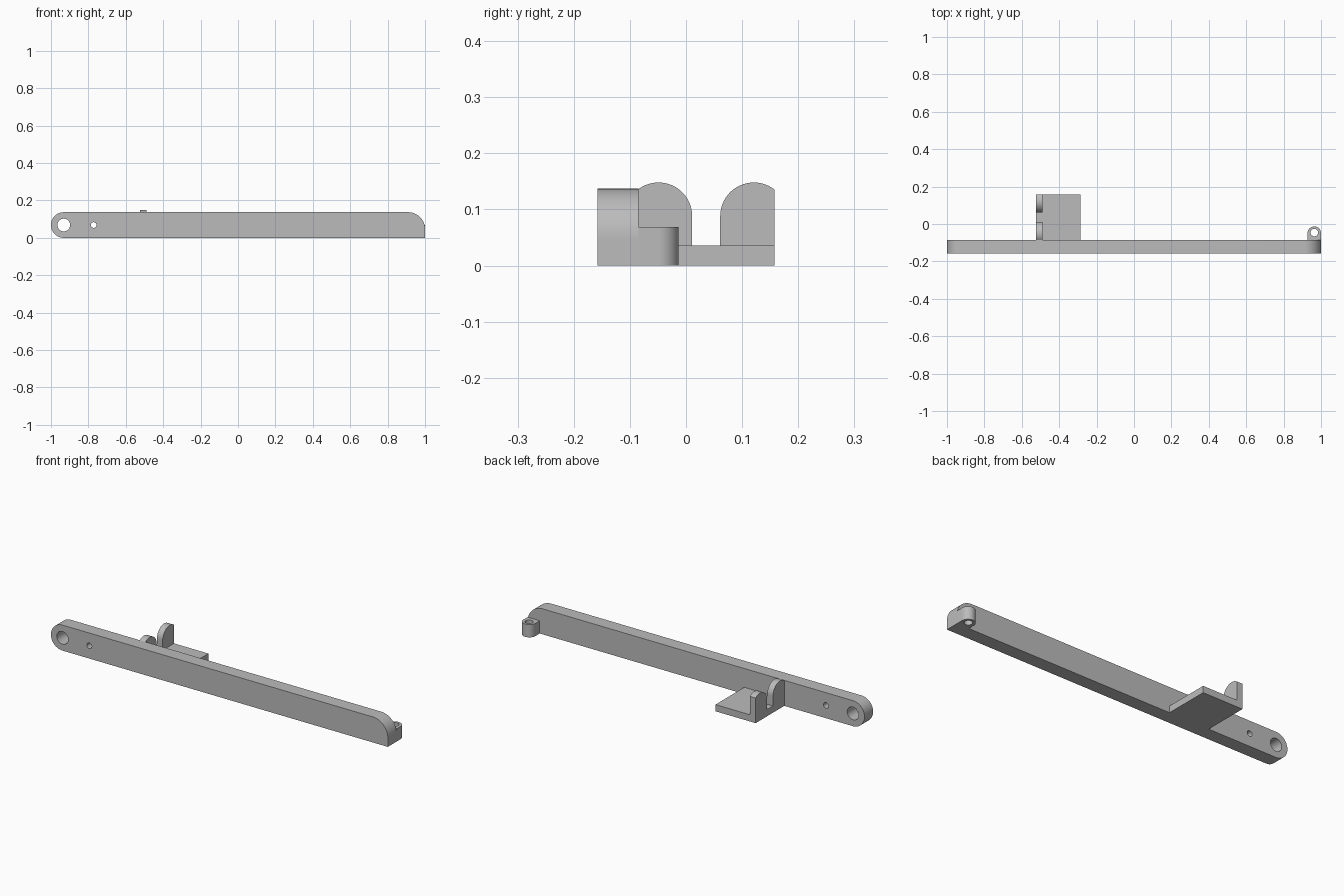
import bpy
import bmesh
from math import sin, cos, radians, sqrt, atan2, degrees
from mathutils import Vector

cube = bpy.data.objects.get("Cube")
if cube:
    bpy.data.objects.remove(cube, do_unlink=True)

grey = bpy.data.materials.new("matte grey")
grey.use_nodes = True
colour = (0.5, 0.5, 0.5, 1)
grey.diffuse_color = colour
grey.node_tree.nodes["Principled BSDF"].inputs["Base Color"].default_value = colour


def arc(cx, cy, r, start, end, steps=24):
    """Points on an arc, angles in degrees."""
    angles = [radians(start + (end - start) * i / steps) for i in range(steps + 1)]
    return [(cx + r * cos(a), cy + r * sin(a)) for a in angles]


def prism(name, outline, axis, low, high):
    """Extrude a 2D outline along the given axis from low to high."""
    place = {"x": lambda a, b, d: (d, a, b),
             "y": lambda a, b, d: (a, d, b),
             "z": lambda a, b, d: (a, b, d)}[axis]
    bm = bmesh.new()
    face = bm.faces.new([bm.verts.new(place(a, b, low)) for a, b in outline])
    result = bmesh.ops.extrude_face_region(bm, geom=[face])
    moved = [g for g in result["geom"] if isinstance(g, bmesh.types.BMVert)]
    bmesh.ops.translate(bm, verts=moved, vec=Vector(place(0, 0, high - low)))
    bmesh.ops.recalc_face_normals(bm, faces=bm.faces[:])
    mesh = bpy.data.meshes.new(name)
    bm.to_mesh(mesh)
    bm.free()
    mesh.materials.append(grey)
    obj = bpy.data.objects.new(name, mesh)
    bpy.context.collection.objects.link(obj)
    return obj


def select(obj):
    bpy.ops.object.select_all(action="DESELECT")
    obj.select_set(True)
    bpy.context.view_layer.objects.active = obj


def drill(obj, cx, cy, r, axis, low, high):
    """Cut a round hole right through a part."""
    cutter = prism("hole_cutter", arc(cx, cy, r, 0, 352.5, 47), axis, low, high)
    mod = obj.modifiers.new("hole", "BOOLEAN")
    mod.operation = "DIFFERENCE"
    mod.solver = "EXACT"
    mod.object = cutter
    select(obj)
    bpy.ops.object.modifier_apply(modifier=mod.name)
    bpy.data.objects.remove(cutter, do_unlink=True)


def smooth(obj):
    select(obj)
    bpy.ops.object.shade_smooth_by_angle(angle=radians(30))


FRONT, INNER, BACK = -0.158, -0.085, 0.158
HEIGHT = 0.137
HALF = HEIGHT / 2

# Long arm with one round end and one rounded top corner
outline = [(1, 0)] + arc(0.91, HEIGHT - 0.09, 0.09, 0, 90)
outline += arc(HALF - 1, HALF, HALF, 90, 270, 40)
arm = prism("arm", outline, "y", FRONT, INNER)
drill(arm, HALF - 1, HALF, 0.034, "y", FRONT - 0.1, INNER + 0.1)
drill(arm, -0.772, HALF, 0.015, "y", FRONT - 0.1, INNER + 0.1)
smooth(arm)

# Small end lug with a vertical hole
outline = [(0.928, INNER), (1, INNER)] + arc(0.964, -0.049, 0.036, 0, 180)
lug = prism("end_lug", outline, "z", 0, HALF)
drill(lug, 0.964, -0.046, 0.02, "z", -0.1, HALF + 0.1)
smooth(lug)

# Flat side shelf
LEFT, SHELF = -0.524, 0.036
prism("shelf", [(LEFT, INNER), (-0.286, INNER), (-0.286, BACK), (LEFT, BACK)],
      "z", 0, SHELF)

# Two upright ears, rounded on top and trimmed flat on one side
R, EAR_Z, TRIM = 0.06, 0.088, 0.037
trim_angle = degrees(atan2(sqrt(R * R - TRIM * TRIM), TRIM))
for name, cy, side in (("inner_ear", -0.049, 1), ("outer_ear", 0.121, -1)):
    points = [(-TRIM, SHELF), (R, SHELF)] + arc(0, EAR_Z, R, 0, 180 - trim_angle)
    ear = prism(name, [(cy + side * a, b) for a, b in points], "x", LEFT, -0.49)
    smooth(ear)
